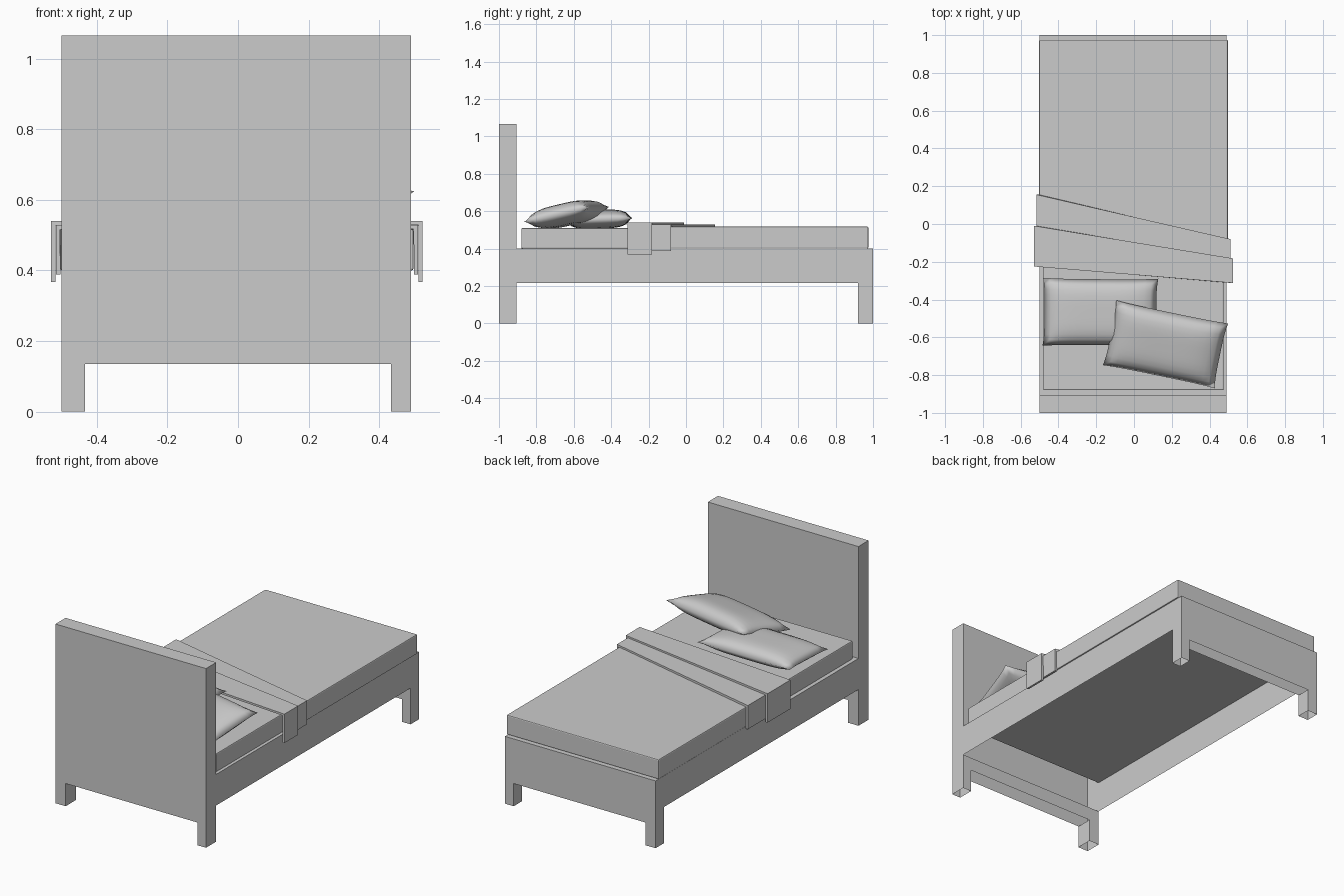
import bpy, bmesh
from math import radians

if "Cube" in bpy.data.objects:
    bpy.data.objects.remove(bpy.data.objects["Cube"])


def mesh_object(name, verts, faces):
    me = bpy.data.meshes.new(name)
    me.from_pydata(verts, [], faces)
    ob = bpy.data.objects.new(name, me)
    bpy.context.collection.objects.link(ob)
    return ob


SIDES = {"bottom": (3, 2, 1, 0), "top": (4, 5, 6, 7), "front": (0, 1, 5, 4),
         "right": (1, 2, 6, 5), "back": (2, 3, 7, 6), "left": (3, 0, 4, 7)}


def prism(name, plan, z0, z1, skip=()):
    """Extrude a four-cornered plan, leaving the named sides open."""
    verts = [(x, y, z) for z in (z0, z1) for x, y in plan]
    return mesh_object(name, verts, [f for k, f in SIDES.items() if k not in skip])


def box(name, x0, x1, y0, y1, z0, z1, skip=()):
    return prism(name, [(x0, y0), (x1, y0), (x1, y1), (x0, y1)], z0, z1, skip)


def soften(ob, width):
    m = ob.modifiers.new("Bevel", "BEVEL")
    m.width, m.segments = width, 2


XL, XR = -0.5, 0.49
HEAD, FOOT = (-1.0, -0.905), (0.92, 1.0)

# Hollow frame, open underneath, with headboard
box("bed_frame", XL, XR, HEAD[1], FOOT[1], 0.215, 0.4, ("bottom", "front"))
box("headboard", XL, XR, *HEAD, 0.4, 1.065, ("bottom",))
box("headboard_base", XL, XR, *HEAD, 0.215, 0.4, ("bottom", "top", "back"))

# End aprons and open tubular legs
for end, (y0, y1) in (("head", HEAD), ("foot", FOOT)):
    box(end + "_apron", XL, XR, y0, y1, 0.135, 0.215, ("top", "bottom"))
    for side, x0, x1 in (("left", XL, -0.433), ("right", 0.433, XR)):
        box(f"{end}_leg_{side}", x0, x1, y0, y1, 0, 0.135, ("top", "bottom"))

# Mattress and blanket
soften(box("mattress", -0.48, 0.475, -0.88, 0.96, 0.4, 0.51), 0.006)
blanket = prism("blanket", [(-0.503, 0.06), (0.497, -0.13), (0.497, 0.975), (-0.503, 0.975)],
                0.4, 0.517)
soften(blanket, 0.006)


def fold(name, xl, left, xr, right, top, bottom):
    """Cloth band draped over the bed, hanging down on both sides."""
    rows = [(xl, left, bottom), (xl, left, top), (xr, right, top), (xr, right, bottom)]
    verts = [(x, y, z) for x, ys, z in rows for y in ys]
    faces = [(2 * i, 2 * i + 2, 2 * i + 3, 2 * i + 1) for i in range(3)]
    ob = mesh_object(name, verts, faces)
    m = ob.modifiers.new("Solidify", "SOLIDIFY")
    m.thickness, m.offset = 0.012, -1
    m.use_even_offset = True


# Folded-back bands of the blanket
fold("blanket_fold_lower", -0.515, (-0.06, 0.155), 0.51, (-0.22, -0.08), 0.529, 0.388)
fold("blanket_fold_upper", -0.529, (-0.225, -0.01), 0.523, (-0.312, -0.182), 0.54, 0.368)


def pillow(name, size, thick, loc, tilt, turn):
    bm = bmesh.new()
    bmesh.ops.create_grid(bm, x_segments=18, y_segments=12, size=1)
    rim = [e for e in bm.edges if e.is_boundary]
    top = bm.faces[:]
    rim_verts = {v for e in rim for v in e.verts}
    dup = bmesh.ops.duplicate(bm, geom=top)["geom"]
    low = {g for g in dup if isinstance(g, bmesh.types.BMVert)}
    bmesh.ops.reverse_faces(bm, faces=[g for g in dup if isinstance(g, bmesh.types.BMFace)])
    for v in bm.verts:
        u, w = v.co.x, v.co.y
        puff = (max(0, 1 - u ** 4) * max(0, 1 - w ** 4)) ** 0.65
        # edges draw in slightly between pointed corners
        v.co.x = size[0] / 2 * u * (1 - 0.03 * (1 - w ** 4))
        v.co.y = size[1] / 2 * w * (1 - 0.03 * (1 - u ** 4))
        v.co.z = (-1 if v in low else 1) * thick / 2 * puff
    bmesh.ops.remove_doubles(bm, verts=bm.verts[:], dist=1e-4)
    for f in bm.faces:
        f.smooth = True
    me = bpy.data.meshes.new(name)
    bm.to_mesh(me)
    bm.free()
    ob = bpy.data.objects.new(name, me)
    bpy.context.collection.objects.link(ob)
    ob.location = loc
    ob.rotation_euler = (radians(tilt), 0, radians(turn))


# Two pillows, one leaning on the other
pillow("pillow_flat", (0.61, 0.36), 0.10, (-0.178, -0.467, 0.557), 2, -0.5)
pillow("pillow_leaning", (0.605, 0.36), 0.115, (0.167, -0.637, 0.583), 13, -11.7)
